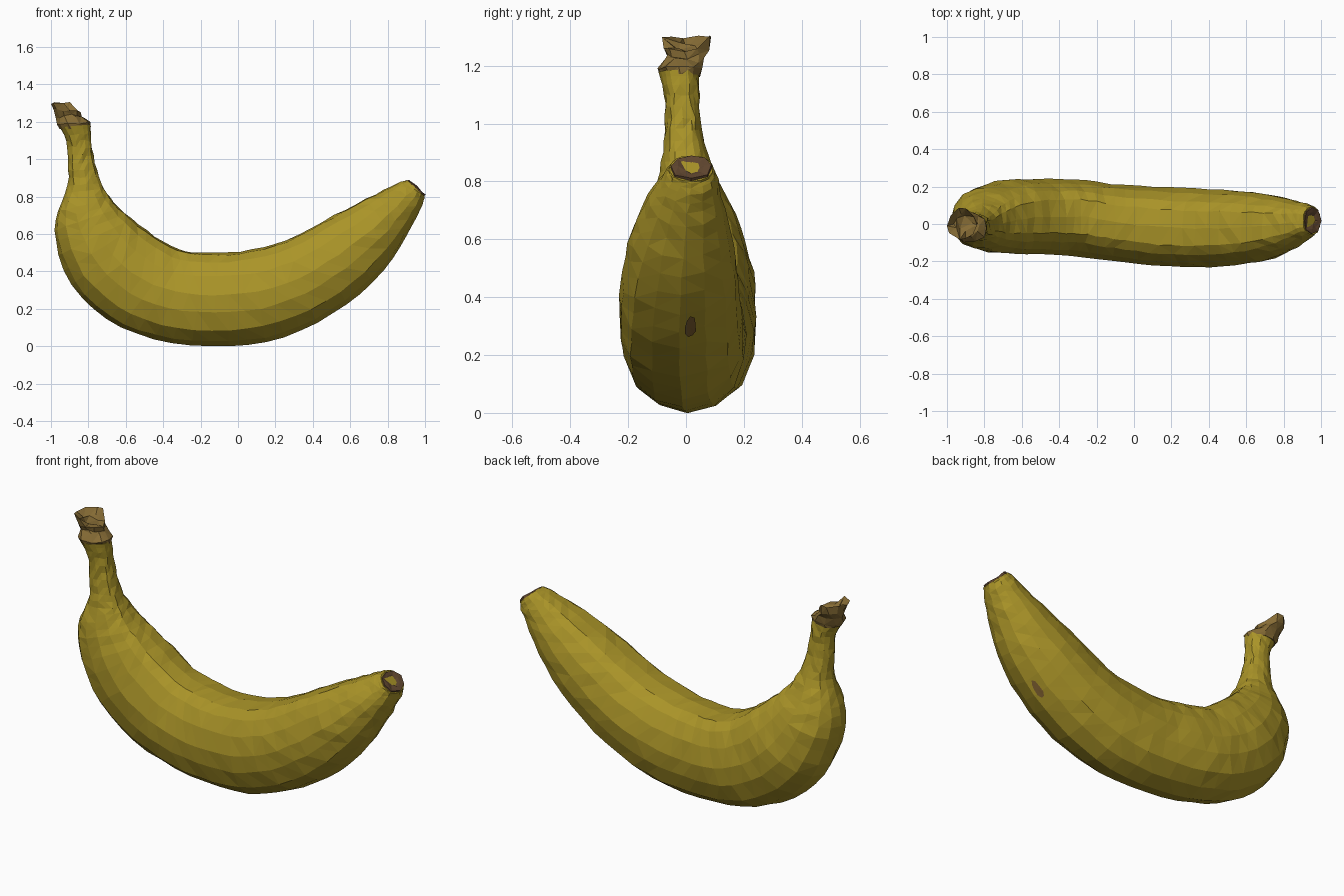
import bpy, bmesh, math, random
from mathutils import Vector
from mathutils.bvhtree import BVHTree

random.seed(4)
cube = bpy.data.objects.get("Cube")
if cube:
    bpy.data.objects.remove(cube, do_unlink=True)


def material(name, rgb):
    m = bpy.data.materials.new(name)
    m.use_nodes = True
    m.diffuse_color = (*rgb, 1)
    bsdf = m.node_tree.nodes["Principled BSDF"]
    bsdf.inputs["Base Color"].default_value = (*rgb, 1)
    bsdf.inputs["Roughness"].default_value = 0.7
    return m


yellow = material("peel yellow", (0.40, 0.295, 0.021))
tan = material("woody tan", (0.24, 0.15, 0.036))
dark = material("dark brown", (0.115, 0.06, 0.028))
spot_brown = material("bruise brown", (0.2, 0.11, 0.028))


def finish(name, bm, *mats):
    bmesh.ops.recalc_face_normals(bm, faces=bm.faces)
    mesh = bpy.data.meshes.new(name)
    bm.to_mesh(mesh)
    ob = bpy.data.objects.new(name, mesh)
    bpy.context.collection.objects.link(ob)
    for m in mats:
        mesh.materials.append(m)
    return ob


def loft(bm, rings):
    """Skin a list of point rings and return the vertex rings."""
    rows = [[bm.verts.new(p) for p in ring] for ring in rings]
    for a, b in zip(rows, rows[1:]):
        for i in range(len(a)):
            j = (i + 1) % len(a)
            bm.faces.new((a[i], a[j], b[j], b[i]))
    return rows


def spline(p0, p1, p2, p3, t):
    return [0.5 * (2 * b + (c - a) * t + (2 * a - 5 * b + 4 * c - d) * t * t
                   + (3 * b - a - 3 * c + d) * t ** 3)
            for a, b, c, d in zip(p0, p1, p2, p3)]


# Stations along the fruit: outer x, z, inner x, z, centre y, half width
stations = [
    (-.955, 1.17, -.79, 1.185, -.025, .07),
    (-.915, 1.1, -.785, 1.1, -.015, .062),
    (-.91, .98, -.765, .98, -.01, .062),
    (-.91, .86, -.73, .87, 0, .085),
    (-.965, .72, -.68, .79, .01, .125),
    (-.975, .56, -.6, .71, .025, .165),
    (-.89, .33, -.49, .62, .038, .195),
    (-.7, .145, -.36, .535, .04, .2),
    (-.45, .035, -.24, .503, .035, .204),
    (-.15, 0, -.1, .497, .01, .205),
    (.15, .022, .07, .515, -.01, .21),
    (.42, .125, .26, .565, -.023, .21),
    (.65, .28, .45, .665, -.022, .2),
    (.83, .47, .63, .76, -.015, .17),
    (.93, .645, .78, .832, 0, .125),
    (.985, .755, .865, .878, .015, .09),
    (.998, .8, .905, .888, .018, .075),
]
# Half cross-section: across, and from the outer keel to the inner edge
half = [(0, 0), (.45, .05), (.8, .17), (.97, .36), (1, .55),
        (.88, .75), (.68, .9), (.45, .98), (0, 1)]
section = half + [(-u, t) for u, t in half[-2:0:-1]]


def ring_at(s):
    ox, oz, ix, iz, yc, w = s
    return [Vector((ox + (ix - ox) * t, yc + u * w, oz + (iz - oz) * t))
            for u, t in section]


# Peel: faceted skin with a slightly uneven surface
STEPS = 3
path = []
last = len(stations) - 1
for k in range(last):
    quad = [stations[min(max(k + d, 0), last)] for d in (-1, 0, 1, 2)]
    path += [spline(*quad, n / STEPS) for n in range(STEPS)]
path.append(stations[-1])
bm = bmesh.new()
rows = loft(bm, [ring_at(s) for s in path])
for row in rows[2:-1]:
    for v in row:
        slack = 0.004 if v.co.z > 0.02 else 0.001
        v.co += Vector([random.uniform(-slack, slack) for _ in range(3)])
bm.faces.new(rows[0])
bm.faces.new(rows[-1])
bmesh.ops.triangulate(bm, faces=[f for f in bm.faces if len(f.verts) == 4])
bmesh.ops.recalc_face_normals(bm, faces=bm.faces)
skin = BVHTree.FromBMesh(bm)
finish("peel", bm, yellow)

# Blossom tip: ragged dark cap with a dent in its middle
end = ring_at(stations[-1])
centre = sum(end, Vector()) / len(end)
axis = Vector((.7, 0, .72))
bm = bmesh.new()
tip_rings = []
for scale, lift, rough in ((1.02, -.018, .004), (.93, .008, .006),
                           (.6, .004, .007), (.3, -.004, .004)):
    tip_rings.append([centre + (p - centre) * scale
                      + axis * (lift + random.uniform(-rough, rough)) for p in end[::2]])
rows = loft(bm, tip_rings)
bm.faces.new(rows[-1])
bmesh.ops.triangulate(bm, faces=bm.faces)
finish("blossom_tip", bm, dark)

# Stem crown: torn woody end that leans outward
SIDES = 10
crown = [  # centre x, y, z, radius x, y, tilt, roughness
    (-.873, -.02, 1.165, .082, .07, .1, .004),
    (-.877, -.022, 1.19, .092, .078, .12, .006),
    (-.895, -.005, 1.222, .072, .074, -.1, .012),
    (-.913, .0, 1.25, .072, .076, -.25, .01),
    (-.918, .005, 1.28, .078, .08, -.28, .014),
    (-.915, .005, 1.262, .045, .045, -.2, .012),
]
bm = bmesh.new()
rings = []
for cx, cy, cz, rx, ry, tilt, rough in crown:
    ring = []
    for i in range(SIDES):
        a = math.tau * i / SIDES
        dx = rx * math.cos(a)
        jag = [random.uniform(-rough, rough) for _ in range(3)]
        ring.append(Vector((cx + dx, cy + ry * math.sin(a), cz + tilt * dx)) + Vector(jag))
    rings.append(ring)
rows = loft(bm, rings)
rows[4][SIDES // 2].co = (-1, -.01, 1.295)   # outward splinter
rows[4][2].co = (-.9, .083, 1.305)           # rear splinter
bm.faces.new(rows[0])
bm.faces.new(rows[-1])
bmesh.ops.triangulate(bm, faces=bm.faces)
finish("stem_crown", bm, tan)

# Bruise: thin patch laid on the outer curve
middle = Vector((.67, .015, .29))
normal = Vector((.66, 0, -.75))
along = Vector((.75, 0, .66))
side = Vector((0, 1, 0))


def drop(p):
    hit, n, _, _ = skin.ray_cast(p + normal * .3, -normal)
    return (hit if hit else p) + normal * .005


bm = bmesh.new()
hub = bm.verts.new(drop(middle))
rim = []
for i in range(9):
    a = math.tau * i / 9
    r = random.uniform(.85, 1.1)
    rim.append(bm.verts.new(drop(middle + along * (.052 * r * math.cos(a))
                                 + side * (.021 * r * math.sin(a)))))
for i, v in enumerate(rim):
    bm.faces.new((hub, v, rim[(i + 1) % 9]))
patch = finish("bruise", bm, spot_brown)
if patch.data.polygons[0].normal.dot(normal) < 0:
    patch.data.flip_normals()
